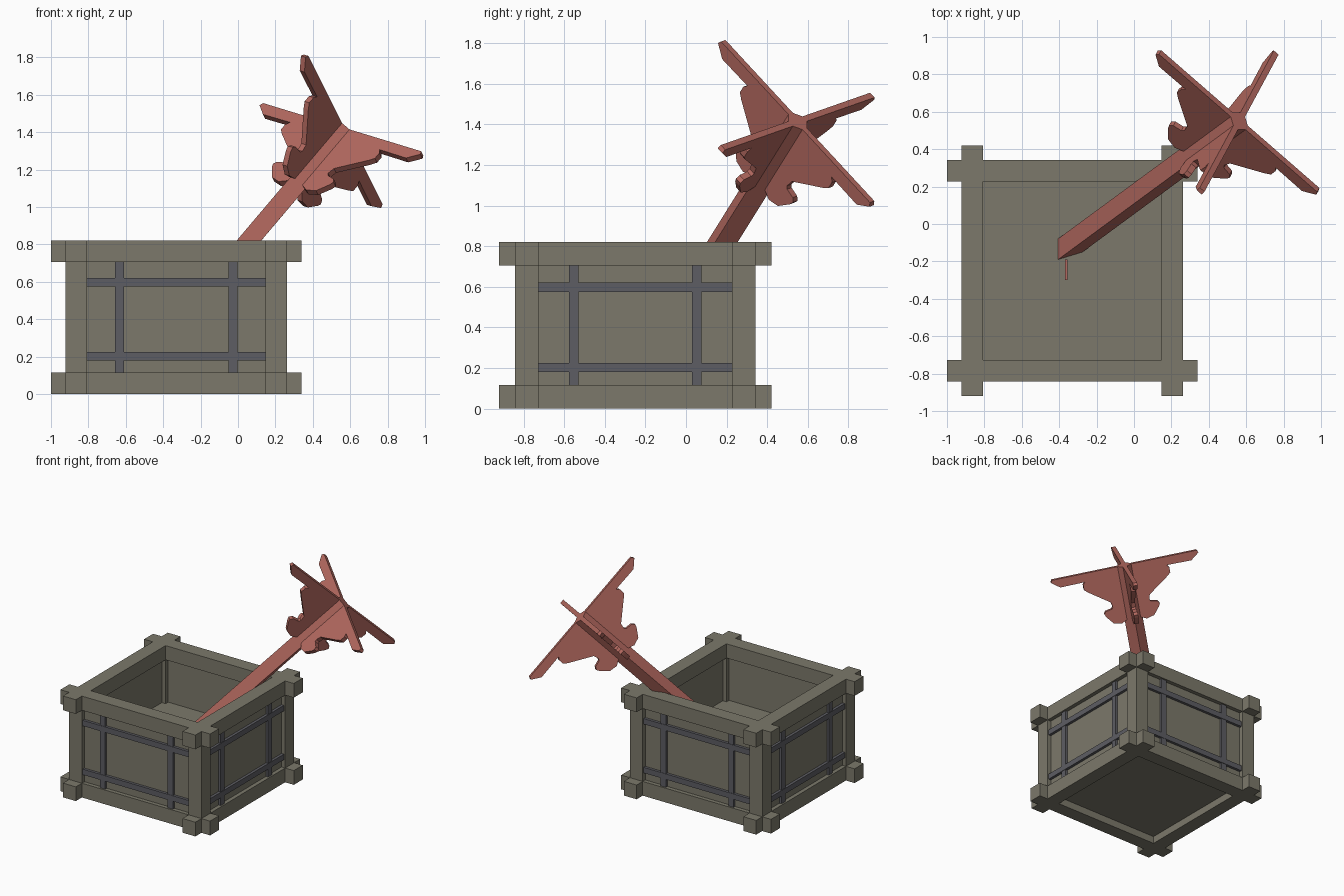
import bpy, bmesh
from math import pi
from mathutils import Matrix, Vector

if "Cube" in bpy.data.objects:
    bpy.data.objects.remove(bpy.data.objects["Cube"])


def material(name, rgb):
    m = bpy.data.materials.new(name)
    m.diffuse_color = (*rgb, 1)
    m.use_nodes = True
    m.node_tree.nodes["Principled BSDF"].inputs["Base Color"].default_value = m.diffuse_color
    return m


WOOD = material("wood", (0.20, 0.19, 0.145))
IRON = material("iron", (0.11, 0.11, 0.125))
RED = material("red", (0.45, 0.14, 0.115))


def finish(bm, name, mat, matrix=Matrix()):
    bmesh.ops.recalc_face_normals(bm, faces=bm.faces)
    me = bpy.data.meshes.new(name)
    bm.to_mesh(me)
    bm.free()
    me.materials.append(mat)
    ob = bpy.data.objects.new(name, me)
    ob.matrix_world = matrix
    bpy.context.collection.objects.link(ob)
    return ob


def box(name, lo, hi, mat, matrix=Matrix()):
    lo, hi = Vector(lo), Vector(hi)
    bm = bmesh.new()
    bmesh.ops.create_cube(bm, size=1)
    for v in bm.verts:
        v.co = Vector(((lo[i] + hi[i]) / 2 + v.co[i] * (hi[i] - lo[i])) for i in range(3))
    return finish(bm, name, mat, matrix)


# Crate: one side is built facing -y about the crate centre, then turned four times
CENTRE = Matrix.Translation((-0.33, -0.25, 0))
H, B, OFF, HALF, W = 0.82, 0.115, 0.535, 0.67, 0.0575
IN = OFF - W
for k in range(4):
    M = CENTRE @ Matrix.Rotation(k * pi / 2, 4, 'Z')
    for label, z in (("bottom", 0), ("top", H - B)):
        box(f"{label}_beam", (-HALF, -OFF - W, z), (HALF, -OFF + W, z + B), WOOD, M)
    box("corner_post", (-OFF - W, -OFF - W, B), (-IN, -IN, H - B), WOOD, M)
    box("side_panel", (-IN - 0.02, -0.56, B - 0.02), (IN + 0.02, -0.51, H - B + 0.02), WOOD, M)
    # iron straps
    for z in (0.18, 0.575):
        box("horizontal_strap", (-IN, -0.582, z), (IN, -0.55, z + 0.045), IRON, M)
    for x in (-0.303, 0.303):
        box("vertical_strap", (x - 0.024, -0.579, B), (x + 0.024, -0.55, H - B), IRON, M)
FLOOR = 0.35
box("crate_floor", (-0.52, -0.52, 0.06), (0.52, 0.52, FLOOR), WOOD, CENTRE)

# Dart: local z runs along the shaft towards the tail, fins along local x and y
d = Vector((0.583, 0.429, 0.688)).normalized()
u = Vector((-0.345, -0.638, 0.69))
u = (u - d * u.dot(d)).normalized()
v = u.cross(d)
DART = Matrix.Translation((0.5625, 0.55, 1.415)) @ Matrix((v, u, d)).transposed().to_4x4()

# Square shaft, pushed into the crate floor
bm = bmesh.new()
bmesh.ops.create_cone(bm, cap_ends=True, segments=4, radius1=0.071, radius2=0.071, depth=1.64,
                      matrix=Matrix.Translation((0, 0, -0.82)))
for vert in bm.verts:  # keep the corners on the fin axes
    if abs(abs(vert.co.x) - abs(vert.co.y)) < 0.01:
        vert.co = Matrix.Rotation(pi / 4, 3, 'Z') @ vert.co
finish(bm, "dart_shaft", RED, DART)

# Tail fins: (distance from axis, position along axis)
FIN = [(0.05, 0), (0.575, 0), (0.585, -0.02), (0.52, -0.07), (0.325, -0.068),
       (0.342, -0.09), (0.342, -0.13), (0.315, -0.155), (0.155, -0.27),
       (0.145, -0.31), (0.155, -0.325), (0.205, -0.335), (0.22, -0.355),
       (0.21, -0.378), (0.16, -0.44), (0.10, -0.455), (0.05, -0.43)]
T = 0.034
for k in range(4):
    bm = bmesh.new()
    face = bm.faces.new([bm.verts.new((r, -T / 2, s)) for r, s in FIN])
    new = bmesh.ops.extrude_face_region(bm, geom=[face])["geom"]
    bmesh.ops.translate(bm, vec=(0, T, 0),
                        verts=[g for g in new if isinstance(g, bmesh.types.BMVert)])
    finish(bm, "tail_fin", RED, DART @ Matrix.Rotation(k * pi / 2, 4, 'Z'))

# Sliver of the dart head showing above the floor
box("dart_head_edge", (-0.37, -0.30, FLOOR - 0.05), (-0.355, -0.19, FLOOR + 0.012), RED)
